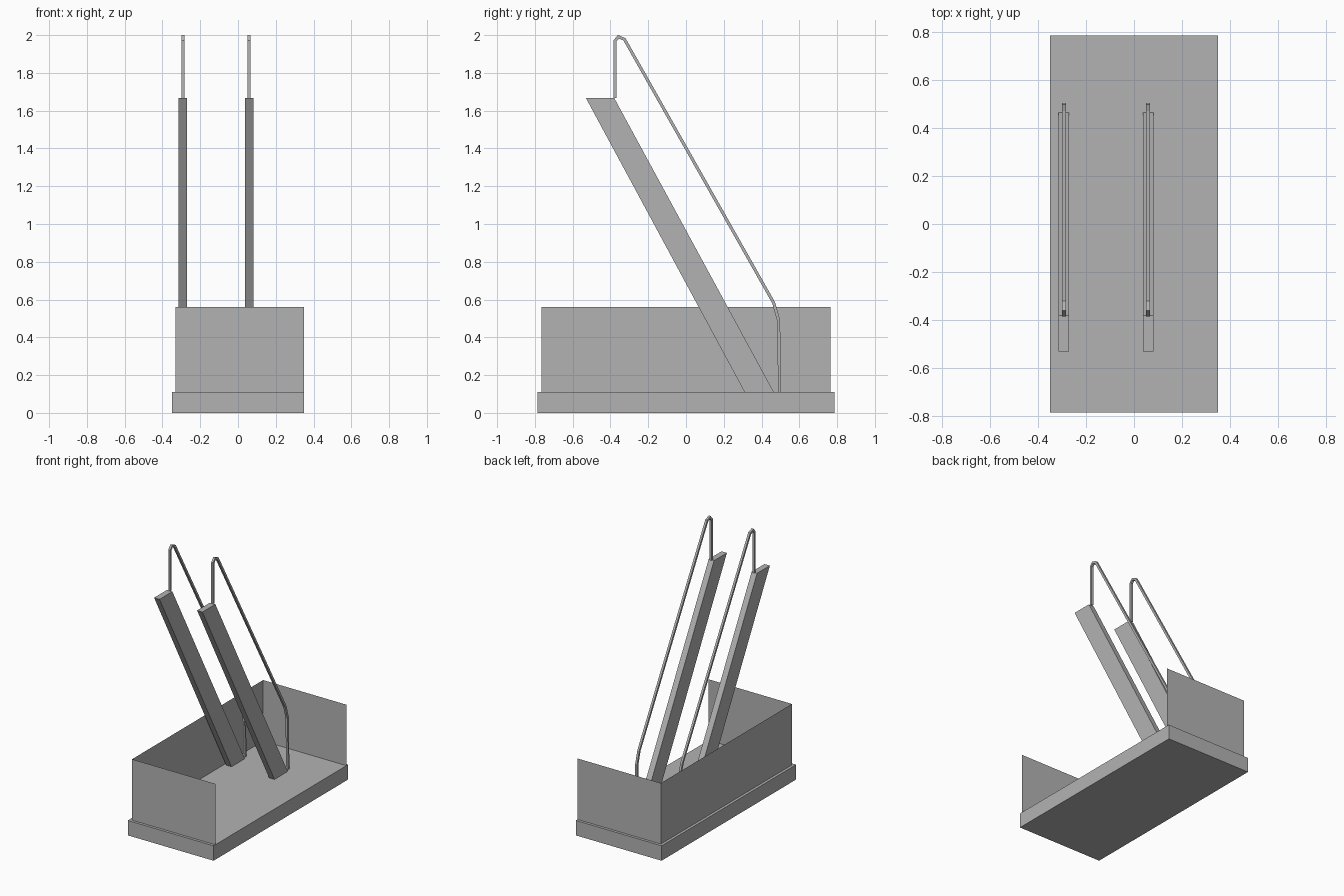
import bpy
import bmesh
from mathutils import Vector

cube = bpy.data.objects.get("Cube")
if cube:
    bpy.data.objects.remove(cube, do_unlink=True)

grey = bpy.data.materials.new("plain grey")
grey.use_nodes = True
colour = (0.45, 0.45, 0.45, 1)
grey.diffuse_color = colour
grey.node_tree.nodes["Principled BSDF"].inputs["Base Color"].default_value = colour


def finish(name, bm, solid=True):
    if solid:
        bmesh.ops.recalc_face_normals(bm, faces=bm.faces)
    mesh = bpy.data.meshes.new(name)
    bm.to_mesh(mesh)
    bm.free()
    mesh.materials.append(grey)
    obj = bpy.data.objects.new(name, mesh)
    bpy.context.collection.objects.link(obj)
    return obj


def side_prism(name, outline, x, width):
    """Extrude a closed (y, z) outline across x."""
    bm = bmesh.new()
    face = bm.faces.new([bm.verts.new((x - width / 2, y, z)) for y, z in outline])
    moved = bmesh.ops.extrude_face_region(bm, geom=[face])["geom"]
    verts = [v for v in moved if isinstance(v, bmesh.types.BMVert)]
    bmesh.ops.translate(bm, verts=verts, vec=(width, 0, 0))
    return finish(name, bm)


def thicken(path, thickness):
    """Turn a (y, z) centre line into a mitred strip outline."""
    pts = [Vector(p) for p in path]
    left, right = [], []
    for i, p in enumerate(pts):
        before = (p - pts[i - 1]).normalized() if i else None
        after = (pts[i + 1] - p).normalized() if i < len(pts) - 1 else None
        before, after = before or after, after or before
        normal = Vector((-before.y - after.y, before.x + after.x)).normalized()
        reach = thickness / 2 / normal.dot(Vector((-before.y, before.x)))
        left.append(p + normal * reach)
        right.append(p - normal * reach)
    return left + right[::-1]


# Base slab
BASE_TOP, WALL_TOP = 0.11, 0.56
side_prism("base_slab", [(-0.785, 0), (0.785, 0), (0.785, BASE_TOP), (-0.785, BASE_TOP)], 0, 0.70)

# Thin enclosure walls, open on the +x side
bm = bmesh.new()
plan = [(0.35, -0.765), (-0.33, -0.765), (-0.33, 0.765), (0.35, 0.765)]
low = [bm.verts.new((x, y, BASE_TOP)) for x, y in plan]
high = [bm.verts.new((x, y, WALL_TOP)) for x, y in plan]
for i in range(3):
    bm.faces.new((low[i + 1], low[i], high[i], high[i + 1]))
finish("enclosure_walls", bm, solid=False)

# Sloping beams, each with a bent handrail
beam = [(-0.53, 1.667), (-0.38, 1.667), (0.465, BASE_TOP), (0.31, BASE_TOP)]
rail = [(-0.377, 1.667), (-0.377, 1.968), (-0.358, 1.991), (-0.326, 1.978),
        (0.464, 0.583), (0.49, 0.49), (0.496, BASE_TOP)]
for side, x in (("right", -0.292), ("left", 0.059)):
    side_prism(side + "_beam", beam, x, 0.044)
    side_prism(side + "_handrail", thicken(rail, 0.016), x, 0.016)
